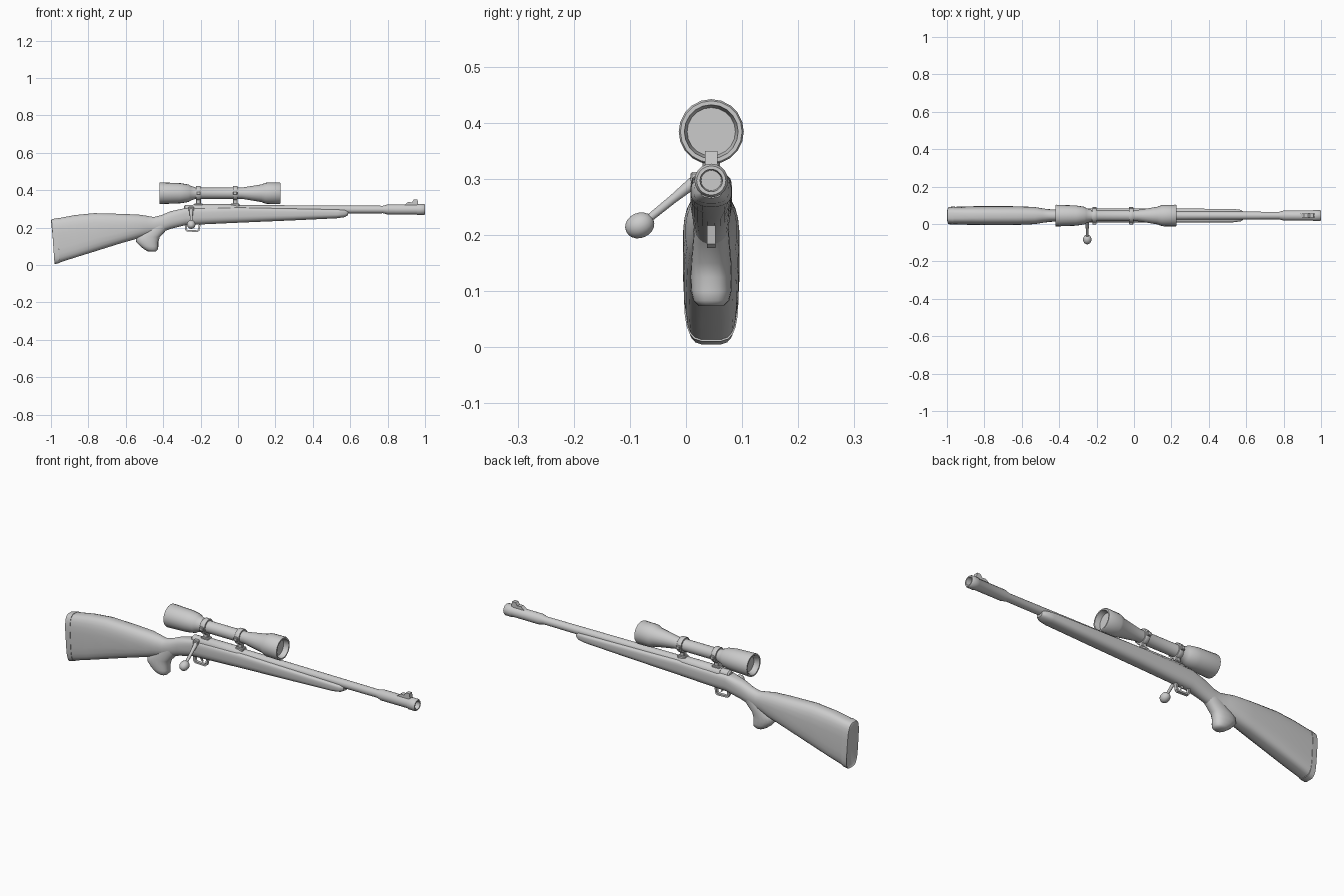
import bpy, bmesh, math
from mathutils import Vector

if "Cube" in bpy.data.objects:
    bpy.data.objects.remove(bpy.data.objects["Cube"])

CY = 0.045  # centre line of the long parts


def finish(name, bm, angle=40):
    bmesh.ops.recalc_face_normals(bm, faces=bm.faces)
    me = bpy.data.meshes.new(name)
    bm.to_mesh(me)
    bm.free()
    ob = bpy.data.objects.new(name, me)
    bpy.context.collection.objects.link(ob)
    bpy.ops.object.select_all(action='DESELECT')
    ob.select_set(True)
    bpy.context.view_layer.objects.active = ob
    bpy.ops.object.shade_smooth_by_angle(angle=math.radians(angle))
    return ob


def loft(name, rings, angle=40, closed=False):
    bm = bmesh.new()
    vr = [[bm.verts.new(p) for p in r] for r in rings]
    n = len(vr[0])
    pairs = list(zip(vr, vr[1:])) + ([(vr[-1], vr[0])] if closed else [])
    for a, b in pairs:
        for i in range(n):
            j = (i + 1) % n
            bm.faces.new((a[i], a[j], b[j], b[i]))
    if not closed:
        bm.faces.new(vr[0])
        bm.faces.new(vr[-1])
    return finish(name, bm, angle)


def lathe(name, profile, z, sides=20, closed=False):
    rings = [[(x, CY + r * math.cos(2 * math.pi * i / sides),
               z + r * math.sin(2 * math.pi * i / sides)) for i in range(sides)]
             for x, r in profile]
    return loft(name, rings, 35, closed)


def spow(v, e):
    return math.copysign(abs(v) ** e, v)


def section(xt, zt, xb, zb, hw, nt, nb, sides=24):
    # rounded-box slice with separate top and bottom squareness
    ring = []
    for i in range(sides):
        a = 2 * math.pi * (i + 0.5) / sides
        e = 2 / (nt if math.sin(a) > 0 else nb)
        t = (spow(math.sin(a), e) + 1) / 2
        ring.append((xb + (xt - xb) * t, CY + hw * spow(math.cos(a), e), zb + (zt - zb) * t))
    return ring


def box(name, x, y, z, bevel=0.003):
    bm = bmesh.new()
    bmesh.ops.create_cube(bm, size=1)
    for v in bm.verts:
        v.co = [lo + (hi - lo) * (c + 0.5) for c, (lo, hi) in zip(v.co, (x, y, z))]
    bmesh.ops.bevel(bm, geom=bm.edges[:], offset=bevel, segments=1, affect='EDGES')
    return finish(name, bm, 30)


def side_ring(pts, y0, y1, name):
    return loft(name, [[(x, y, z) for x, z in pts] for y in (y0, y1)], 30)


# butt pad
loft("butt_pad", [section(*s, 3.5, 4) for s in (
    (-1.0, .238, -.976, .012, .040), (-.997, .245, -.981, .004, .046),
    (-.966, .252, -.955, .010, .049))])

# stock: butt, wrist and fore-end in one loft
loft("stock", [section(*s) for s in (
    (-.966, .250, -.955, .013, .047, 3.5, 4), (-.87, .268, -.87, .040, .050, 3, 4),
    (-.77, .278, -.77, .071, .051, 2.8, 3.5), (-.62, .274, -.62, .118, .050, 2.6, 3),
    (-.53, .270, -.53, .143, .046, 2.4, 2.5), (-.49, .264, -.49, .155, .039, 2.2, 2.3),
    (-.45, .257, -.45, .165, .033, 2.2, 2.2), (-.41, .267, -.41, .175, .031, 2.2, 2.2),
    (-.36, .288, -.36, .193, .034, 2.5, 2.2), (-.28, .305, -.28, .213, .037, 4, 2.3),
    (0, .308, 0, .226, .037, 5, 2.4), (.3, .302, .3, .239, .037, 5, 2.4),
    (.53, .297, .53, .250, .036, 5, 2.4), (.57, .295, .57, .256, .031, 4, 2.4),
    (.588, .289, .588, .266, .019, 3, 2.4))])

# pistol grip: stacked ovals
loft("pistol_grip", [[((a + b) / 2 + (b - a) / 2 * spow(math.cos(t), .9), CY + w * spow(math.sin(t), .8), z)
                      for t in [2 * math.pi * i / 20 for i in range(20)]]
                     for z, a, b, w in (
    (.225, -.46, -.35, .030), (.185, -.50, -.385, .033), (.150, -.545, -.418, .036),
    (.125, -.545, -.426, .037), (.100, -.522, -.426, .036), (.083, -.50, -.428, .032),
    (.073, -.482, -.438, .022))], 50)

# receiver, bolt and hollow barrel
lathe("receiver", [(-.24, .026), (-.235, .029), (-.03, .029), (0, .024)], .297)
lathe("bolt_shroud", [(-.29, .014), (-.283, .021), (-.235, .022)], .300)
lathe("barrel", [(-.02, .024), (.2, .023), (.775, .020), (.80, .027), (.955, .027),
                 (.96, .030), (.993, .030), (1.0, .026), (1.0, .020), (.96, .018)], .297)
side_ring([(.885, .318), (.91, .337), (.93, .335), (.94, .35), (.96, .35), (.965, .318)],
          CY - .011, CY + .011, "front_sight")

# bolt handle
box("bolt_root", (-.265, -.235), (.008, .035), (.288, .312))
a, b = Vector((-.25, .015, .295)), Vector((-.25, -.07, .226))
d = (b - a).normalized()
u, v = Vector((1, 0, 0)), d.cross(Vector((1, 0, 0)))


def tube_along(name, prof, sides=14):
    rings = [[a + d * t + (u * math.cos(2 * math.pi * i / sides) + v * math.sin(2 * math.pi * i / sides)) * r
              for i in range(sides)] for t, r in prof]
    return loft(name, rings, 50)


tube_along("bolt_handle", [(0, .011), (.05, .008), (.108, .007)])
a, d = Vector((-.25, -.0825, .217)), Vector((-.25, -.16, -.08)) - Vector((-.25, 0, 0))
d = Vector((0, -.9, -.4)).normalized()
v = d.cross(u)
tube_along("bolt_knob", [(-.0265 * math.cos(math.pi * k / 10), .0225 * math.sin(math.pi * k / 10) + .0005)
                         for k in range(11)])

# trigger guard: closed band, and trigger
outer = [(-.283, .222), (-.283, .190), (-.275, .179), (-.215, .177), (-.206, .184), (-.198, .225)]
inner = [(-.274, .222), (-.274, .193), (-.270, .187), (-.219, .186), (-.214, .190), (-.208, .225)]
loft("trigger_guard", [[(o[0], CY - .008, o[1]), (o[0], CY + .008, o[1]),
                        (i[0], CY + .008, i[1]), (i[0], CY - .008, i[1])]
                       for o, i in zip(outer, inner)], 30)
side_ring([(-.25, .222), (-.245, .205), (-.232, .194), (-.237, .208), (-.238, .222)],
          CY - .004, CY + .004, "trigger")

# telescopic sight with recessed lenses
SZ = .384
lathe("scope", [(-.395, .038), (-.415, .045), (-.42, .050), (-.42, .057), (-.415, .058),
                (-.31, .054), (-.265, .047), (-.255, .040), (-.225, .030), (.02, .030),
                (.125, .047), (.145, .055), (.155, .057), (.222, .058), (.227, .055),
                (.227, .048), (.20, .043)], SZ, 20)

# scope mounts: ring, clamp flange and foot
for n, x in (("rear", -.212), ("front", -.015)):
    lathe(n + "_mount_ring", [(x - .013, .029), (x - .013, .037), (x - .010, .039),
                              (x + .010, .039), (x + .013, .037), (x + .013, .029)], SZ, 20, True)
    box(n + "_mount_clamp", (x - .011, x + .011), (CY - .047, CY + .047), (SZ - .010, SZ + .010))
    box(n + "_mount_foot", (x - .013, x + .013), (CY - .011, CY + .011), (.315, SZ - .025))
    box(n + "_mount_base", (x - .022, x + .022), (CY - .016, CY + .016), (.312, .330))
